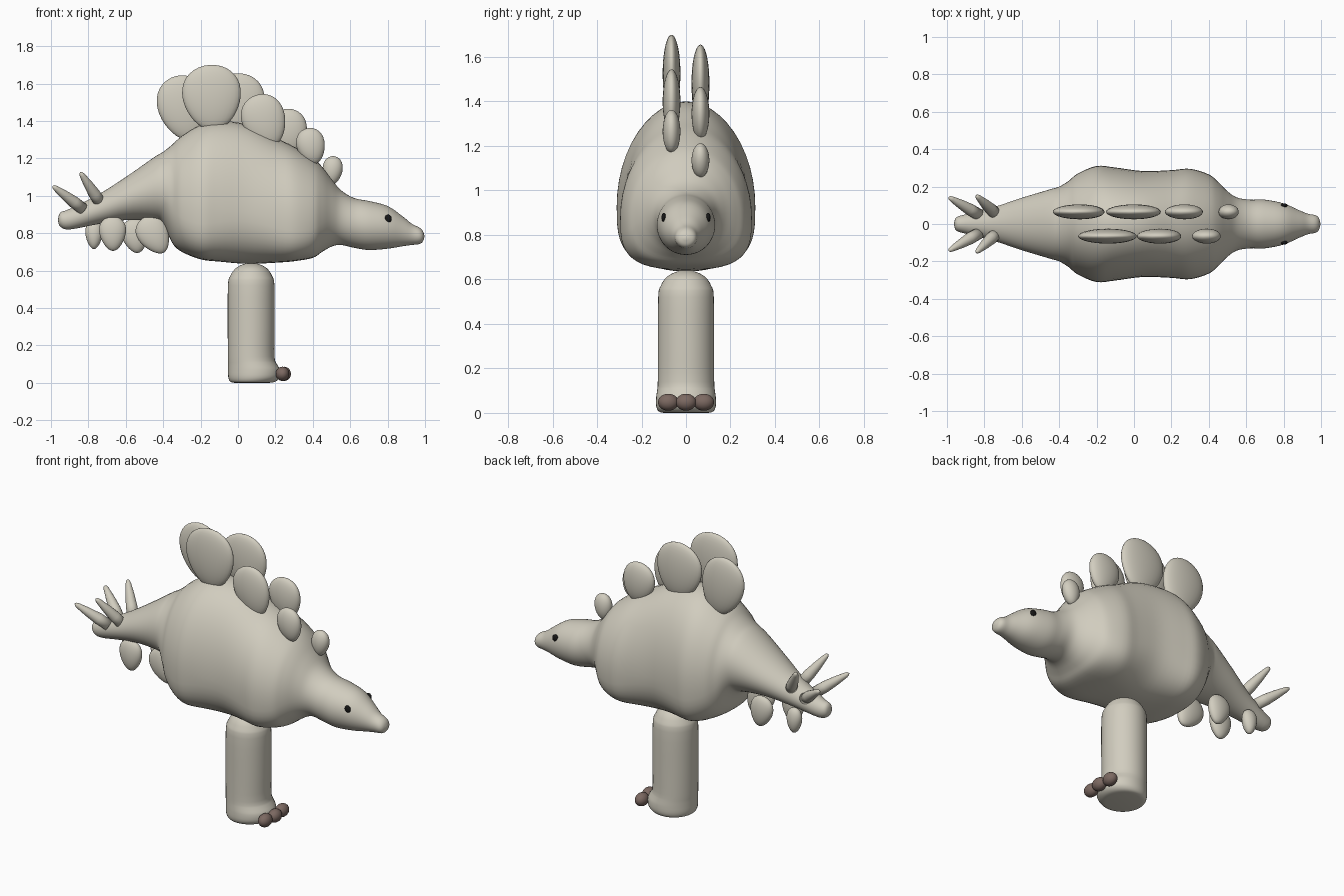
import bpy, bmesh, math
from mathutils import Vector, Matrix

if "Cube" in bpy.data.objects:
    bpy.data.objects.remove(bpy.data.objects["Cube"])


def material(name, rgb):
    m = bpy.data.materials.new(name)
    m.diffuse_color = (*rgb, 1)
    m.use_nodes = True
    m.node_tree.nodes["Principled BSDF"].inputs["Base Color"].default_value = m.diffuse_color
    return m


HIDE = material("pale_hide", (0.64, 0.61, 0.52))
NAIL = material("brown_nail", (0.20, 0.14, 0.12))
BLACK = material("eye_black", (0.008, 0.008, 0.008))


def finish(name, bm, mat):
    bmesh.ops.recalc_face_normals(bm, faces=bm.faces)
    for f in bm.faces:
        f.smooth = True
    me = bpy.data.meshes.new(name)
    bm.to_mesh(me)
    bm.free()
    me.materials.append(mat)
    ob = bpy.data.objects.new(name, me)
    bpy.context.collection.objects.link(ob)
    return ob


def loft(name, rings, mat):
    """Skin a list of equal-length point rings and cap both ends."""
    bm = bmesh.new()
    rows = [[bm.verts.new(p) for p in r] for r in rings]
    n = len(rows[0])
    for a, b in zip(rows, rows[1:]):
        for i in range(n):
            j = (i + 1) % n
            bm.faces.new((a[i], a[j], b[j], b[i]))
    bm.faces.new(rows[0])
    bm.faces.new(rows[-1])
    return finish(name, bm, mat)


def smooth_path(pts, steps):
    """Catmull-Rom resampling of control tuples."""
    p = [Vector(q) for q in pts]
    p = [p[0]] + p + [p[-1]]
    out = []
    for i in range(1, len(p) - 2):
        a, b, c, d = p[i - 1:i + 3]
        for s in range(steps):
            t = s / steps
            out.append(b + 0.5 * t * (c - a + t * (2 * a - 5 * b + 4 * c - d
                                                   + t * (3 * (b - c) + d - a))))
    return out + [p[-1]]


def spow(v, e):
    return math.copysign(abs(v) ** e, v)


def bump(x, c, w):
    return math.exp(-((x - c) / w) ** 2)


# Body from tail tip to snout: x, top, bottom, half width
tail = [(-.962, .875, .865, .006), (-.95, .91, .835, .035), (-.9, .93, .82, .052),
        (-.75, 1.005, .848, .09), (-.6, 1.10, .87, .14), (-.45, 1.205, .865, .185),
        (-.4, 1.235, .845, .2), (-.35, 1.275, .745, .23)]
trunk = [(-.3, 1.32, .70, .27), (-.2, 1.38, .66, .31), (-.1, 1.40, .648, .302),
         (.05, 1.38, .636, .283), (.2, 1.31, .642, .288), (.3, 1.262, .65, .295),
         (.4, 1.2, .668, .265), (.45, 1.155, .70, .225), (.5, 1.09, .728, .175)]
head = [(.55, 1.03, .737, .142), (.62, .988, .722, .13), (.7, .972, .71, .13),
        (.8, .945, .717, .11), (.88, .89, .73, .075), (.93, .85, .737, .055),
        (.97, .83, .742, .047), (.988, .812, .755, .033), (.996, .79, .778, .008)]
rings = []
for x, top, bot, w in smooth_path(tail + trunk + head, 4):
    body = 1 / (1 + math.exp(-(x + .36) / .03)) / (1 + math.exp((x - .47) / .03))
    mid = bot + (top - bot) * (.5 - .13 * body)
    e = 2 + .9 * max(bump(x, -.2, .13), bump(x, .3, .13)) + .35 * body
    ring = []
    for i in range(48):
        a = math.tau * i / 48
        c, s = math.cos(a), math.sin(a)
        if s >= 0:
            ring.append((x, w * c, mid + (top - mid) * s))
        else:
            ring.append((x, w * spow(c, 2 / e), mid + (mid - bot) * spow(s, 2 / e)))
    rings.append(ring)
loft("body", rings, HIDE)

# Single post leg, with a foot pushed out to the front: z, back x, front x, half width
leg = [(0, -.02, .17, .10), (.006, -.042, .2, .122), (.03, -.052, .225, .134),
       (.07, -.053, .225, .134), (.1, -.053, .208, .13), (.14, -.054, .195, .127),
       (.3, -.055, .196, .126), (.52, -.054, .195, .125), (.57, -.042, .183, .114),
       (.61, -.015, .157, .088), (.633, .025, .117, .047), (.642, .066, .076, .005)]
rings = []
for z, x0, x1, w in smooth_path(leg, 3):
    rings.append([((x0 + x1) / 2 + (x1 - x0) / 2 * math.cos(math.tau * i / 40),
                   w * math.sin(math.tau * i / 40), z) for i in range(40)])
loft("leg", rings, HIDE)


def ball(name, loc, size, mat, tilt=0, taper=0):
    """Ellipsoid, tapering toward its base and leaning in the x-z plane."""
    bm = bmesh.new()
    bmesh.ops.create_uvsphere(bm, u_segments=28, v_segments=18, radius=1)
    for v in bm.verts:
        v.co.x *= 1 + taper * v.co.z
        v.co = Vector((v.co.x * size[0], v.co.y * size[1], v.co.z * size[2]))
    bm.transform(Matrix.Translation(loc) @ Matrix.Rotation(math.radians(tilt), 4, 'Y'))
    return finish(name, bm, mat)


# Toenails
for i, y in enumerate((-.08, 0, .08)):
    ball(f"toenail_{i + 1}", (.238 if y else .247, y, .048), (.036, .046, .038), NAIL)

# Back plates in two staggered rows: x, z, half width, half height, lean
right_row = [(-.14, 1.525, .155, .175, -4), (.14, 1.40, .115, .145, -18),
             (.39, 1.265, .075, .098, -12)]
left_row = [(-.29, 1.47, .135, .175, -14), (0, 1.49, .145, .165, -8),
            (.27, 1.345, .1, .12, -10), (.505, 1.135, .053, .077, 6)]
for side, y, row in (("right", -.065, right_row), ("left", .065, left_row)):
    for i, (x, z, w, h, lean) in enumerate(row):
        ball(f"back_plate_{side}_{i + 1}", (x, y, z), (w, .04, h), HIDE, lean, .16)

# Plates hanging under the tail: x, y, z, half width, half height, lean
for i, (x, y, z, w, h, lean) in enumerate([
        (-.45, -.065, .79, .082, .108, -30), (-.55, .065, .785, .07, .092, -10),
        (-.67, -.065, .797, .07, .092, -2), (-.77, .065, .79, .045, .075, 0)]):
    ball(f"tail_plate_{i + 1}", (x, y, z), (w, .036, h), HIDE, lean, .25)

# Tail spikes, mirrored left and right
for label, base, tip in (("rear", (-.83, .05, .93), (-.99, .143, 1.052)),
                         ("front", (-.735, .05, .96), (-.843, .152, 1.125))):
    for side, s in (("left", 1), ("right", -1)):
        b = Vector((base[0], s * base[1], base[2]))
        d = Vector((tip[0], s * tip[1], tip[2])) - b
        q = d.to_track_quat('Z', 'Y')
        profile = [(0, .032), (.3, .032), (.6, .025), (.9, .015), (.97, .01), (1, .002)]
        loft(f"tail_spike_{label}_{side}",
             [[b + d * t + q @ Vector((r * math.cos(math.tau * k / 16),
                                       r * math.sin(math.tau * k / 16), 0))
               for k in range(16)] for t, r in profile], HIDE)

# Eyes
for side, s in (("left", 1), ("right", -1)):
    ball(f"eye_{side}", (.803, s * .1, .878), (.019, .01, .021), BLACK)
